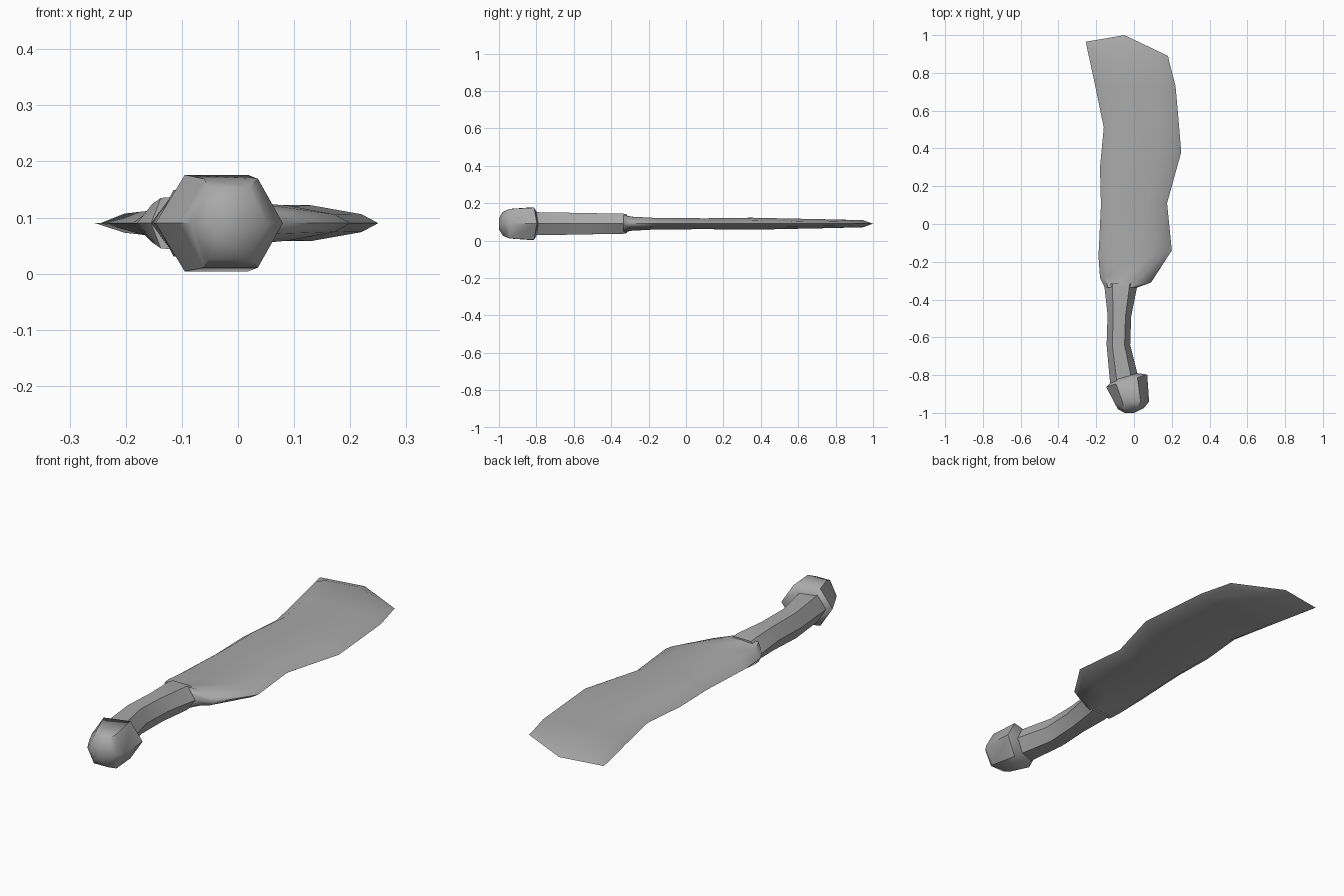
import bpy
import bmesh
from math import radians

cube = bpy.data.objects.get("Cube")
if cube:
    bpy.data.objects.remove(cube, do_unlink=True)

MID_Z = 0.09

steel = bpy.data.materials.new("plain grey")
steel.use_nodes = True
grey = (0.4, 0.4, 0.4, 1)
steel.diffuse_color = grey
steel.node_tree.nodes["Principled BSDF"].inputs["Base Color"].default_value = grey


def loft(name, section, rows):
    """Skin rows (left x, left y, right x, right y, half height, bow).
    The section lists (fraction across, height factor, bow factor)."""
    bm = bmesh.new()
    rings = []
    for lx, ly, rx, ry, half, bow in rows:
        def point(f, height, b, side):
            return bm.verts.new((lx + (rx - lx) * f,
                                 ly + (ry - ly) * f + bow * b,
                                 MID_Z + side * half * height))
        upper = [point(f, h, b, 1) for f, h, b in section]
        lower = [point(f, h, b, -1) for f, h, b in section[-2:0:-1]]
        rings.append(upper + lower)
    for a, b in zip(rings, rings[1:]):
        for i in range(len(a)):
            j = (i + 1) % len(a)
            bm.faces.new((a[i], a[j], b[j], b[i]))
    bm.faces.new(rings[0])
    bm.faces.new(rings[-1])
    bmesh.ops.remove_doubles(bm, verts=bm.verts, dist=0.0005)
    bmesh.ops.recalc_face_normals(bm, faces=bm.faces)
    mesh = bpy.data.meshes.new(name)
    bm.to_mesh(mesh)
    bm.free()
    mesh.materials.append(steel)
    obj = bpy.data.objects.new(name, mesh)
    bpy.context.collection.objects.link(obj)
    bpy.ops.object.select_all(action="DESELECT")
    obj.select_set(True)
    bpy.context.view_layer.objects.active = obj
    bpy.ops.object.shade_smooth_by_angle(angle=radians(50))
    return obj


# Wide blade with thin edges, from the handle to the slanted tip
blade_section = [(0, 0, 0), (0.1, 0.9, 0.21), (0.47, 1, 1),
                 (0.72, 1, 0.53), (0.93, 0.5, 0.13), (1, 0, 0)]
loft("blade", blade_section, [
    (-0.155, -0.335, 0.02, -0.335, 0.05, 0),
    (-0.18, -0.285, 0.09, -0.31, 0.038, 0),
    (-0.188, -0.17, 0.20, -0.14, 0.031, -0.03),
    (-0.175, 0.10, 0.175, 0.11, 0.029, 0),
    (-0.18, 0.30, 0.25, 0.38, 0.032, 0),
    (-0.16, 0.51, 0.235, 0.56, 0.028, 0),
    (-0.205, 0.73, 0.22, 0.73, 0.024, 0.01),
    (-0.245, 0.915, 0.185, 0.865, 0.019, 0.055),
    (-0.255, 0.965, 0.18, 0.89, 0, 0.07),
])

# Curved six-sided grip
hex_section = [(0, 0, 0), (0.24, 1, 0), (0.76, 1, 0), (1, 0, 0)]
loft("handle", hex_section, [
    (-0.155, -0.315, 0.02, -0.315, 0.05, 0),
    (-0.155, -0.345, 0.015, -0.34, 0.055, 0),
    (-0.14, -0.48, -0.015, -0.49, 0.056, 0),
    (-0.145, -0.64, -0.02, -0.64, 0.059, 0),
    (-0.125, -0.86, 0.025, -0.82, 0.062, 0),
])

# Faceted knob at the end of the grip
loft("pommel", hex_section, [
    (-0.115, -0.83, 0.02, -0.79, 0.066, 0),
    (-0.147, -0.862, 0.07, -0.797, 0.086, 0),
    (-0.105, -0.945, 0.08, -0.94, 0.079, 0),
    (-0.085, -0.98, 0.052, -0.975, 0.064, 0),
    (-0.05, -1.0, 0.0, -1.0, 0.03, 0),
])
